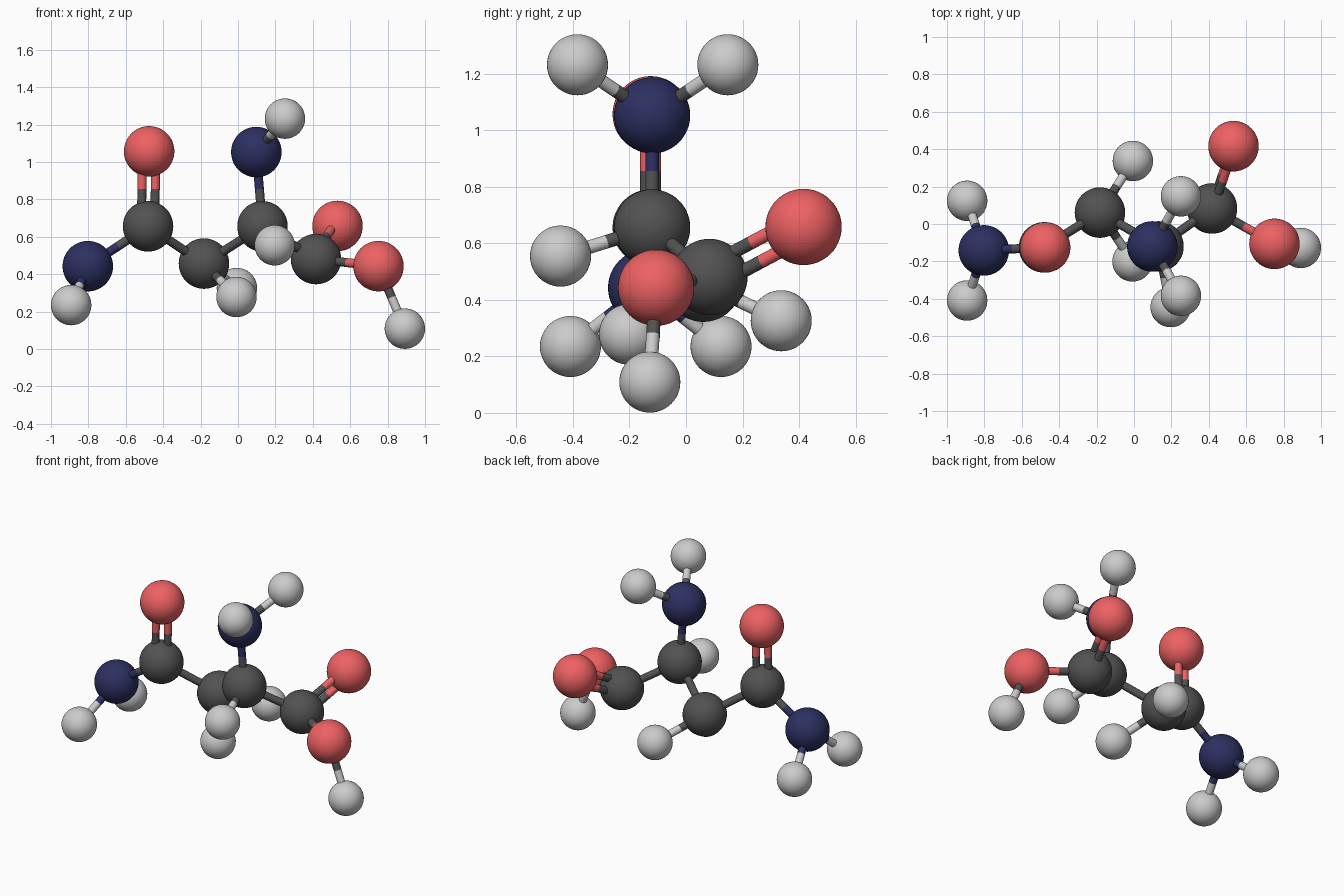
import bpy
from mathutils import Vector as V

if "Cube" in bpy.data.objects:
    bpy.data.objects.remove(bpy.data.objects["Cube"])


def material(name, rgb):
    m = bpy.data.materials.new(name)
    m.diffuse_color = (*rgb, 1)
    m.use_nodes = True
    m.node_tree.nodes["Principled BSDF"].inputs["Base Color"].default_value = m.diffuse_color
    return m


MATS = {"C": material("charcoal", (0.085, 0.085, 0.085)),
        "N": material("navy", (0.025, 0.03, 0.12)),
        "O": material("red", (0.85, 0.12, 0.125)),
        "H": None}
NAMES = {"C": "carbon", "N": "nitrogen", "O": "oxygen", "H": "hydrogen"}
R_BALL, R_HYDROGEN, R_STICK, GAP = 0.135, 0.108, 0.024, 0.038

# Ball centres; the first letter of each key is the element
ATOMS = {
    "O1": (-0.475, -0.125, 1.057), "C1": (-0.481, -0.125, 0.656),
    "N1": (-0.803, -0.141, 0.443), "C2": (-0.182, 0.061, 0.457),
    "C3": (0.131, -0.12, 0.656), "N2": (0.098, -0.12, 1.053),
    "C4": (0.417, 0.083, 0.481), "O2": (0.532, 0.416, 0.658),
    "O3": (0.751, -0.106, 0.443), "H1": (-0.892, 0.124, 0.235),
    "H2": (-0.892, -0.409, 0.235), "H3": (-0.006, 0.337, 0.326),
    "H4": (-0.008, -0.2, 0.278), "H5": (0.196, -0.444, 0.555),
    "H6": (0.251, 0.148, 1.232), "H7": (0.251, -0.384, 1.232),
    "H8": (0.892, -0.128, 0.109),
}
SINGLE = ["N1 C1", "C1 C2", "C2 C3", "C3 N2", "C3 C4", "C4 O3", "N1 H1", "N1 H2",
          "C2 H3", "C2 H4", "C3 H5", "N2 H6", "N2 H7", "O3 H8"]


def finish(name, element):
    ob = bpy.context.object
    ob.name = name
    bpy.ops.object.shade_smooth_by_angle()
    if MATS[element]:
        ob.data.materials.append(MATS[element])


def stick(a, b, name, element):
    d = b - a
    bpy.ops.mesh.primitive_cylinder_add(
        vertices=24, radius=R_STICK, depth=d.length, location=(a + b) / 2,
        rotation=d.to_track_quat("Z", "Y").to_euler())
    finish(name, element)


def bond(a, b, offset=V((0, 0, 0))):
    # Each bond is two half sticks, coloured like the ball they join
    p, q = V(ATOMS[a]) + offset, V(ATOMS[b]) + offset
    mid = (p + q) / 2
    # Nitrogen and oxygen sides of some hydrogen bonds are charcoal
    near = "C" if b in ("H6", "H7", "H8") else a[0]
    stick(p, mid, f"{NAMES[a[0]]}_half_bond", near)
    stick(mid, q, f"{NAMES[b[0]]}_half_bond", b[0])


# Balls
for key, pos in ATOMS.items():
    bpy.ops.mesh.primitive_uv_sphere_add(
        segments=48, ring_count=24, location=pos,
        radius=R_HYDROGEN if key[0] == "H" else R_BALL)
    finish(f"{NAMES[key[0]]}_ball_{key[1]}", key[0])

# Single bonds
for pair in SINGLE:
    bond(*pair.split())

# Double bonds: paired parallel sticks
for a, b, side in (("C1", "O1", (0.94, 0.34, 0)), ("C4", "O2", (0, -0.47, 0.885))):
    for s in (-GAP, GAP):
        bond(a, b, V(side).normalized() * s)
